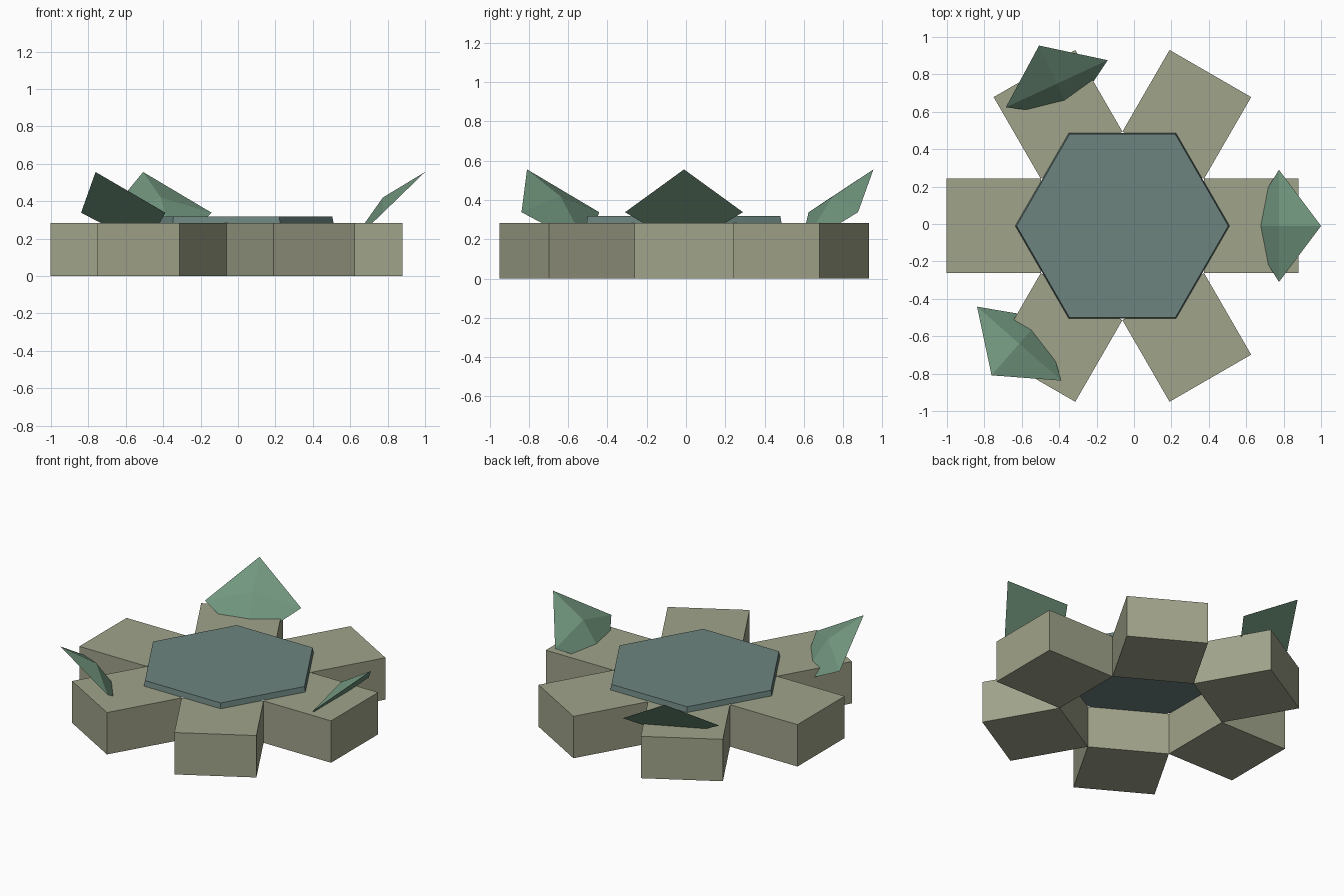
import bpy, bmesh, math
from mathutils import Matrix, Vector

if "Cube" in bpy.data.objects:
    bpy.data.objects.remove(bpy.data.objects["Cube"])

CX, CY = -0.062, -0.01      # centre of the radial layout
ARM, ARM_H = 0.504, 0.283   # arm side length and height


def material(name, rgb):
    m = bpy.data.materials.new(name)
    m.diffuse_color = (*rgb, 1.0)
    m.use_nodes = True
    m.node_tree.nodes["Principled BSDF"].inputs["Base Color"].default_value = m.diffuse_color
    return m


stone = material("beige stone", (0.352, 0.366, 0.254))
slate = material("slate teal", (0.150, 0.231, 0.212))
crystal = material("sage green", (0.171, 0.314, 0.216))


def add_object(name, bm, mat, angle=0.0):
    bmesh.ops.recalc_face_normals(bm, faces=bm.faces)
    me = bpy.data.meshes.new(name)
    bm.to_mesh(me)
    bm.free()
    me.materials.append(mat)
    ob = bpy.data.objects.new(name, me)
    ob.location = (CX, CY, 0)
    ob.rotation_euler.z = math.radians(angle)
    bpy.context.collection.objects.link(ob)
    return ob


# Six block arms whose inner ends ring an open hexagonal well
inner = ARM * math.sqrt(3) / 2
for i in range(6):
    bm = bmesh.new()
    bmesh.ops.create_cube(bm, size=1.0)
    bmesh.ops.scale(bm, vec=(ARM, ARM, ARM_H), verts=bm.verts)
    bmesh.ops.translate(bm, vec=(inner + ARM / 2, 0, ARM_H / 2), verts=bm.verts)
    add_object(f"arm_{i + 1}", bm, stone, i * 60)

# Slightly tapered hexagonal lid over the well
bm = bmesh.new()
bmesh.ops.create_cone(bm, cap_ends=True, segments=6, radius1=0.573,
                      radius2=0.566, depth=0.036,
                      matrix=Matrix.Translation((0, 0, ARM_H + 0.018)))
# Put hexagon corners on the x axis
corner = max(bm.verts, key=lambda v: v.co.x).co
bmesh.ops.rotate(bm, verts=bm.verts, cent=(0, 0, 0),
                 matrix=Matrix.Rotation(-math.atan2(corner.y, corner.x), 3, 'Z'))
add_object("hexagon_lid", bm, slate)

# Leaning kite-shaped shards: flat back, four facets meeting at a raised ridge point
for i, angle in enumerate((0, 114.8, 228.8)):
    bm = bmesh.new()
    tip, left, low, right, ridge = [bm.verts.new(Vector(p)) for p in (
        (1.062, 0, 0.556), (0.837, 0.30, 0.338), (0.652, 0, 0.159),
        (0.837, -0.30, 0.338), (0.837, 0, 0.42))]
    rim = [tip, left, low, right]
    bm.faces.new(rim)
    for a, b in zip(rim, rim[1:] + rim[:1]):
        bm.faces.new((b, a, ridge))
    add_object(f"shard_{i + 1}", bm, crystal, angle)
